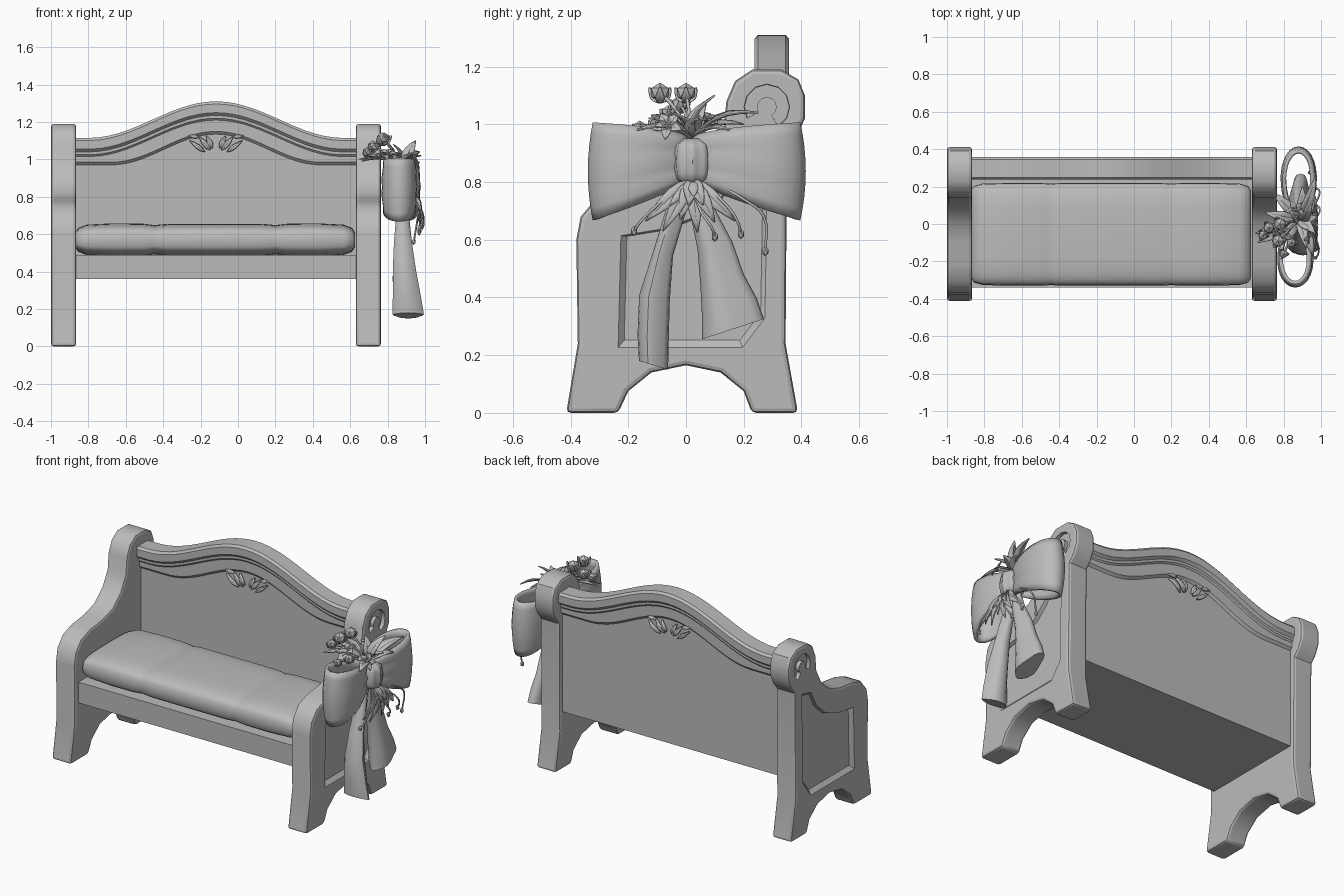
import bpy, bmesh, math, random
from mathutils import Vector, Matrix

if "Cube" in bpy.data.objects:
    bpy.data.objects.remove(bpy.data.objects["Cube"])

random.seed(4)
pi, sin, cos = math.pi, math.sin, math.cos
grey = bpy.data.materials.new("light grey")
grey.diffuse_color = (0.5, 0.5, 0.5, 1)
grey.use_nodes = True
grey.node_tree.nodes["Principled BSDF"].inputs["Base Color"].default_value = grey.diffuse_color


def finish(ob, angle=35):
    bpy.ops.object.select_all(action='DESELECT')
    ob.select_set(True)
    bpy.context.view_layer.objects.active = ob
    bpy.ops.object.shade_smooth_by_angle(angle=math.radians(angle))
    return ob


def make(name, verts, faces, thick=0, angle=35):
    me = bpy.data.meshes.new(name)
    me.from_pydata(verts, [], faces)
    bm = bmesh.new()
    bm.from_mesh(me)
    bmesh.ops.recalc_face_normals(bm, faces=bm.faces)
    bm.to_mesh(me)
    bm.free()
    me.materials.append(grey)
    ob = bpy.data.objects.new(name, me)
    bpy.context.collection.objects.link(ob)
    if thick:
        m = ob.modifiers.new("thickness", 'SOLIDIFY')
        m.thickness, m.offset = thick, 0
    return finish(ob, angle)


def apply_all(ob):
    bpy.context.view_layer.objects.active = ob
    for m in list(ob.modifiers):
        bpy.ops.object.modifier_apply(modifier=m.name)


def loft(name, rings, angle=35):
    n = len(rings[0])
    verts = [p for r in rings for p in r]
    faces = [(i * n + j, i * n + (j + 1) % n, (i + 1) * n + (j + 1) % n, (i + 1) * n + j)
             for i in range(len(rings) - 1) for j in range(n)]
    faces += [tuple(range(n)), tuple(range(len(verts) - n, len(verts)))]
    return make(name, verts, faces, 0, angle)


def prism(name, pts, x0, x1, k=1):
    # (y, z) outline extruded along x, far end scaled by k
    cy = sum(p[0] for p in pts) / len(pts)
    cz = sum(p[1] for p in pts) / len(pts)
    far = [(x1, cy + (y - cy) * k, cz + (z - cz) * k) for y, z in pts]
    return loft(name, [[(x0, y, z) for y, z in pts], far])


# --- end panels with recessed outer faces ---
OUTLINE = [(-.415, 0), (-.375, .24), (-.38, .6), (-.365, .68), (-.31, .745), (-.22, .775),
           (-.1, .79), (0, .82), (.08, .89), (.13, .98), (.14, 1.08), (.17, 1.15), (.23, 1.19),
           (.33, 1.19), (.39, 1.155), (.412, 1.1), (.412, 1.02), (.385, .96), (.35, .92),
           (.345, .24), (.388, 0), (.228, 0), (.2, .075), (.12, .14), (0, .165), (-.12, .14),
           (-.2, .075), (-.235, 0)]
RECESS = [(-.245, .215), (-.235, .615), (-.08, .64), (.05, .69), (.14, .77), (.2, .88),
          (.29, .9), (.28, .32), (.2, .215)]
HOOK = [(.28 + r * cos(a), 1.06 + r * sin(a))
        for r, ang in ((.08, range(210, -61, -30)), (.035, range(-60, 211, 30)))
        for a in map(math.radians, ang)]


def end_panel(name, x_in, x_out):
    ob = prism(name, OUTLINE, x_in, x_out)
    b = ob.modifiers.new("bevel", 'BEVEL')
    b.width, b.segments, b.angle_limit = .016, 2, math.radians(50)
    d = 1 if x_out > x_in else -1
    cutters = [prism("cutter", p, x_out + d * .01, x_out - d * .022, k)
               for p, k in ((RECESS, .9), (HOOK, .97))]
    for c in cutters:
        m = ob.modifiers.new("recess", 'BOOLEAN')
        m.operation, m.solver, m.object = 'DIFFERENCE', 'EXACT', c
    apply_all(ob)
    for c in cutters:
        bpy.data.objects.remove(c)
    finish(ob)


end_panel("left_end_panel", -.865, -1)
end_panel("right_end_panel", .63, .765)

# --- backrest: moulded section swept under an arched top ---
MID = -.1175


def bump(x, w):
    u = min(abs(x - MID) / w, 1)
    return .5 * (1 + cos(pi * u))


rings = []
for i in range(33):
    x = -.88 + 1.525 * i / 32
    f, g = 1.115 + .195 * bump(x, .68), .97 + .165 * bump(x, .56)
    half = [(.048, f), (.06, f - .014), (.06, f - .06), (.045, f - .075), (.045, f - .09),
            (.036, f - .1), (.036, g + .015), (.022, g), (.022, .36)]
    rings.append([(x, .297 - h, z) for h, z in half] + [(x, .297 + h, z) for h, z in half[::-1]])
loft("backrest", rings, 30)

# --- seat box ---
prism("seat", [(-.34, .36), (-.34, .49), (.3, .49), (.3, .36)], -.88, .645)

# --- cushion with two soft seams ---
st = [(0, .86, .45), (.015, .94, .72), (.06, .985, .92), (.2, 1, 1), (.36, 1, .98),
      (.405, .992, .92), (.425, .985, .88), (.445, .992, .92), (.5, 1, .97), (.7475, 1, .97)]
st += [(1.495 - a, b, c) for a, b, c in st[-2::-1]]


def power(v):
    return math.copysign(abs(v) ** .55, v)


rings = [[(-.87 + a, -.055 + .275 * b * power(cos(t)), .57 + .088 * c * power(sin(t)))
          for t in [2 * pi * k / 28 for k in range(28)]] for a, b, c in st]
loft("cushion", rings, 50)


# --- leaves: folded blades, collected into one mesh per group ---
def leaves(name, blades, thick=.005):
    V, F = [], []
    for base, tip, width, up in blades:
        base, tip, up = Vector(base), Vector(tip), Vector(up)
        side = (tip - base).cross(up).normalized()
        nrm = side.cross(tip - base).normalized()
        o = len(V)
        for k in range(6):
            t = k / 5
            w = width * (.12 + .88 * sin(pi * t ** .8)) * (1 - .12 * t) if k < 5 else .002
            p = base.lerp(tip, t) + nrm * .12 * (tip - base).length * sin(pi * t)
            V += [p - side * w + nrm * w * .35, p, p + side * w + nrm * w * .35]
        F += [(o + 3 * k + j, o + 3 * k + j + 1, o + 3 * k + j + 4, o + 3 * k + j + 3)
              for k in range(5) for j in range(2)]
    return make(name, V, F, thick)


# --- carved flourish on both faces of the backrest ---
for nm, y, d in (("front", .262, -1), ("rear", .332, 1)):
    orn = []
    for s in (-1, 1):
        for (ax, az, bx, bz, w) in ((.02, 1.06, .05, 1.125, .014), (.03, 1.05, .09, 1.12, .014),
                                    (.06, 1.04, .14, 1.1, .012), (.09, 1.12, .15, 1.125, .01)):
            orn.append(((MID + s * ax, y, az), (MID + s * bx, y, bz), w, (0, d, 0)))
    leaves(nm + "_flourish", orn, .012)

# --- bow loops: flaring ribbon rings ---
for nm, sg, y0, ln, xc in (("front_bow_loop", -1, .0, .33, .862), ("rear_bow_loop", 1, .03, .375, .88)):
    N, R = 28, 9
    V, F = [], []
    for i in range(N):
        a = 2 * pi * i / N
        s = .5 * (1 - cos(a))
        h, zc = .07 + .098 * s ** .7, .882 - .045 * s
        for j in range(R):
            v = -1 + 2 * j / (R - 1)
            fat = 1 - .13 * v * v
            x = xc + .098 * sin(a) * (.45 + .55 * s) ** .5 * fat + .007 * cos(3 * pi * v) * (1 - s)
            V.append((x, y0 + sg * ln * s * (1 - .05 * v * v), zc + h * v))
    F = [(i * R + j, (i + 1) % N * R + j, (i + 1) % N * R + j + 1, i * R + j + 1)
         for i in range(N) for j in range(R - 1)]
    make(nm, V, F, .02, 50)

# --- knot with pleats ---
rings = []
for k in range(9):
    v = -1 + k / 4
    r = .72 + .28 * (1 - v * v) ** .5 - (.25 if abs(v) == 1 else 0) - .06 * v * v
    rings.append([(.9 + .068 * r * cos(t) * (1 + .07 * cos(8 * t)),
                   .022 + .066 * r * sin(t) * (1 + .07 * cos(8 * t)), .87 + .08 * v)
                  for t in [2 * pi * q / 32 for q in range(32)]])
loft("bow_knot", rings, 50)


# --- ribbon tails: (y left, y right, z, x centre, x half depth), slanted hem ---
def tail(name, rows, hem):
    out = []
    for i, (a, b, z, xc, d) in enumerate(rows):
        slant = hem * i / (len(rows) - 1)
        ring = []
        for q in range(16):
            t = 2 * pi * q / 16
            ring.append((xc + d * sin(t) * (1 + .18 * cos(3 * t)), (a + b) / 2 + (b - a) / 2 * cos(t),
                         z + slant * cos(t)))
        out.append(ring)
    loft(name, out, 50)


tail("front_ribbon_tail", [(-.03, .03, .82, .88, .02), (-.07, .0, .7, .88, .032),
                           (-.115, -.045, .55, .882, .045), (-.162, -.056, .4, .89, .058),
                           (-.168, -.06, .26, .903, .07), (-.163, -.062, .165, .91, .078)], -.015)
tail("rear_ribbon_tail", [(.01, .06, .82, .88, .02), (.015, .1, .7, .88, .03),
                          (.04, .16, .58, .88, .04), (.05, .2, .46, .882, .048),
                          (.055, .245, .37, .886, .055), (.055, .27, .29, .89, .055)], .035)

# --- foliage above and below the knot ---
c = (.88, .02, .95)
tips = [(.95, .1, 1.1), (.83, .07, 1.08), (.97, .25, 1.04), (.9, .2, 1.0), (.97, .15, .98),
        (.74, .17, 1.0), (.65, -.05, 1.0), (.66, -.1, .99), (.75, -.12, 1.03), (.92, -.13, 1.02),
        (.96, -.17, .98), (.97, -.05, 1.04), (.98, .04, 1.02), (.7, .06, 1.03)]
leaves("upper_leaves", [(c, t, .032, (.3, 0, 1)) for t in tips])
b = (.93, .02, .81)
tips = [(.96, -.14, .665), (.965, -.08, .63), (.97, -.02, .67), (.965, .04, .625),
        (.97, .1, .66), (.955, .17, .665), (.98, .01, .72), (.98, .06, .72)]
leaves("lower_leaves", [(b, t, .027, (1, 0, .1)) for t in tips])


# --- stems, buds and blossoms ---
def stem(name, pts, r=.006):
    cu = bpy.data.curves.new(name, 'CURVE')
    cu.dimensions, cu.bevel_depth, cu.bevel_resolution, cu.resolution_u = '3D', r, 1, 4
    sp = cu.splines.new('BEZIER')
    sp.bezier_points.add(len(pts) - 1)
    for p, q in zip(sp.bezier_points, pts):
        p.co, p.handle_left_type, p.handle_right_type = q, 'AUTO', 'AUTO'
    cu.materials.append(grey)
    ob = bpy.data.objects.new(name, cu)
    bpy.context.collection.objects.link(ob)
    bpy.ops.object.select_all(action='DESELECT')
    ob.select_set(True)
    bpy.context.view_layer.objects.active = ob
    bpy.ops.object.convert(target='MESH')


def ball(name, p, r, sz=1):
    bm = bmesh.new()
    bmesh.ops.create_icosphere(bm, subdivisions=1, radius=r,
                               matrix=Matrix.Translation(p) @ Matrix.Diagonal((1, 1, sz, 1)))
    me = bpy.data.meshes.new(name)
    bm.to_mesh(me)
    bm.free()
    me.materials.append(grey)
    bpy.context.collection.objects.link(bpy.data.objects.new(name, me))


for i, (p, r) in enumerate([((.77, -.09, 1.11), .036), ((.78, 0, 1.11), .036), ((.72, -.02, 1.07), .032),
                            ((.69, -.06, 1.04), .028), ((.8, -.16, .99), .024), ((.84, -.1, 1.0), .028)]):
    q = Vector(p)
    stem(f"bud_stem_{i}", [c, Vector(c).lerp(q, .5) + Vector((0, 0, .02)), p])
    ball(f"bud_{i}", p, r, .95)
    leaves(f"bud_sepals_{i}", [(q - Vector((0, 0, r)), q + Vector((r * 1.15 * cos(t), r * 1.15 * sin(t), r * .5)),
                                r * .45, (0, 0, -1)) for t in (0, 2.1, 4.2)])

for i, (p, n) in enumerate([((.93, -.06, .99), (1, -.3, .6)), ((.86, .07, 1.01), (.3, .2, 1)),
                            ((.8, -.05, 1.02), (-.2, -.5, 1))]):
    n = Vector(n).normalized()
    u = n.orthogonal().normalized()
    petals = []
    for k in range(5):
        d = Matrix.Rotation(2 * pi * k / 5, 3, n) @ u
        petals.append((p, Vector(p) + d * .055 + n * .012, .02, n))
    leaves(f"blossom_{i}", petals)
    ball(f"blossom_centre_{i}", Vector(p) + n * .008, .013)

# --- dangling tendrils with small bulbs ---
for i, pts in enumerate([[(.9, .05, .82), (.97, .2, .74), (.96, .27, .68), (.94, .275, .56)],
                         [(.92, .03, .81), (.985, .14, .72), (.99, .18, .66), (.97, .19, .62)],
                         [(.92, 0, .81), (.98, -.1, .72), (.985, -.16, .66), (.97, -.18, .63)],
                         [(.92, .02, .81), (.985, .05, .7), (.99, .09, .64), (.97, .1, .61)]]):
    stem(f"tendril_{i}", pts, .005)
    ball(f"tendril_bulb_{i}", pts[-1], .012, 1.5)
